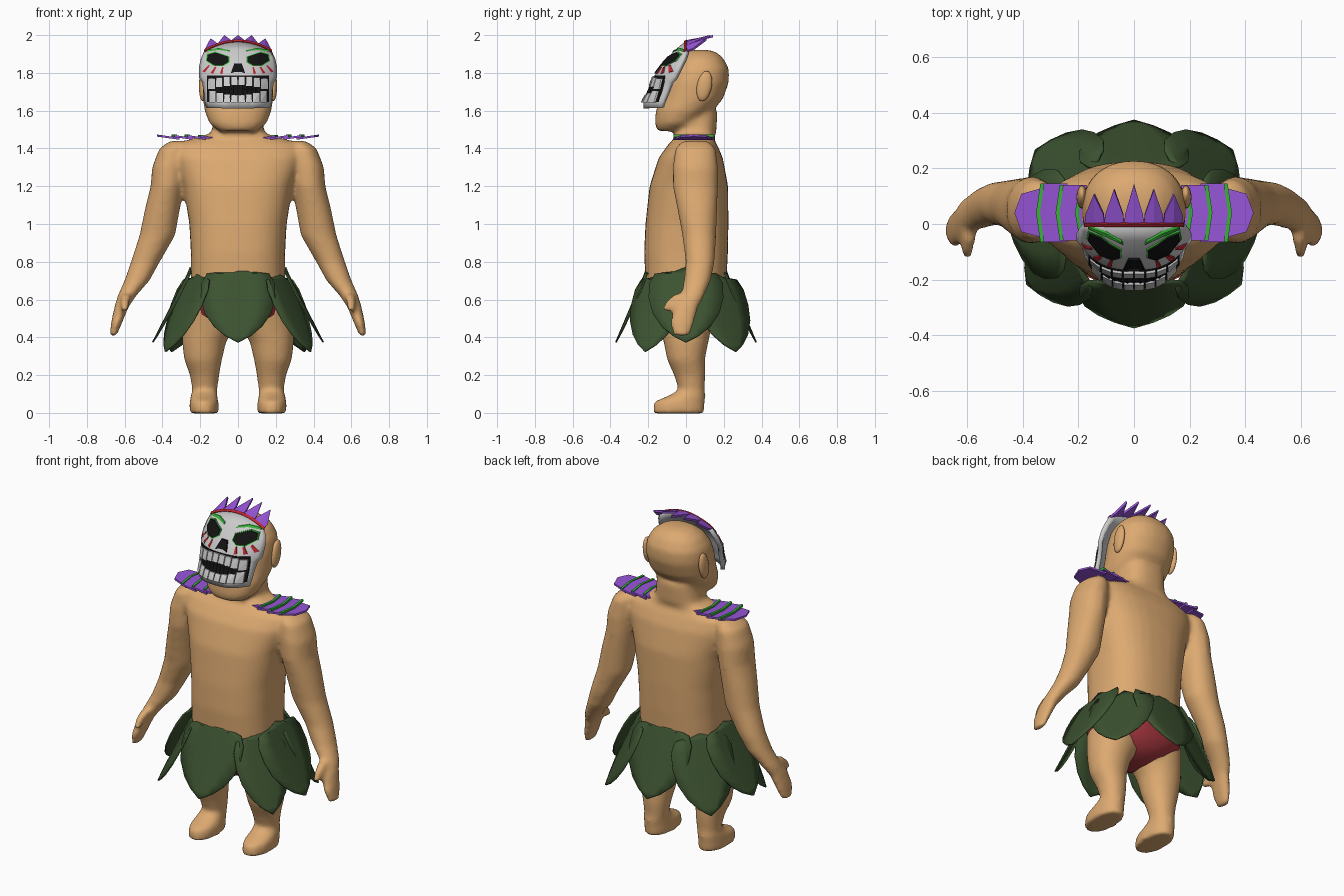
import bpy, bmesh, math
from mathutils import Vector
from mathutils.bvhtree import BVHTree

if "Cube" in bpy.data.objects:
    bpy.data.objects.remove(bpy.data.objects["Cube"])

def mat(name, r, g, b):
    m = bpy.data.materials.new(name)
    m.diffuse_color = (r, g, b, 1)
    m.use_nodes = True
    m.node_tree.nodes["Principled BSDF"].inputs["Base Color"].default_value = m.diffuse_color
    return m

SKIN = mat("skin", .72, .4, .165)
LEAF = mat("leaf", .045, .085, .03)
PURPLE = mat("purple", .31, .09, .68)
GREEN = mat("green", .04, .45, .04)
RED = mat("red", .5, .02, .03)
CLOTH = mat("cloth", .4, .04, .05)
BONE = mat("bone", .85, .85, .84)
TOOTH = mat("tooth", .7, .7, .69)
BLACK = mat("black", .006, .006, .006)

def make(name, verts, faces, material, closed=True, solid=0, offset=-1, angle=None):
    me = bpy.data.meshes.new(name)
    me.from_pydata([tuple(v) for v in verts], [], faces)
    if closed:
        bm = bmesh.new()
        bm.from_mesh(me)
        bmesh.ops.recalc_face_normals(bm, faces=bm.faces)
        bm.to_mesh(me)
        bm.free()
    ob = bpy.data.objects.new(name, me)
    bpy.context.collection.objects.link(ob)
    me.materials.append(material)
    if solid:
        mod = ob.modifiers.new("thickness", 'SOLIDIFY')
        mod.thickness, mod.offset = solid, offset
    if angle:
        bpy.ops.object.select_all(action='DESELECT')
        ob.select_set(True)
        bpy.context.view_layer.objects.active = ob
        bpy.ops.object.shade_smooth_by_angle(angle=math.radians(angle))
    return ob

def loft(rings, power=2.0, n=24, side=1):
    """Stack of horizontal superellipse rings: (cx, cy, z, rx, ry)."""
    V, F = [], []
    for cx, cy, z, rx, ry in rings:
        for k in range(n):
            c, s = math.cos(2*math.pi*k/n), math.sin(2*math.pi*k/n)
            V.append((side*(cx + rx*math.copysign(abs(c)**(2/power), c)),
                      cy + ry*math.copysign(abs(s)**(2/power), s), z))
    for j in range(len(rings)-1):
        for k in range(n):
            a, b = j*n+k, j*n+(k+1) % n
            F.append((a, b, b+n, a+n))
    F += [tuple(range(n)), tuple(range(len(V)-n, len(V)))]
    return V, F

# Body: overlapping lofts fused by a remesh
TORSO = [(0, 0, .44, .15, .13), (0, 0, .55, .24, .19), (0, 0, .7, .25, .215), (0, 0, .85, .25, .222),
         (0, .005, 1.0, .258, .22), (0, .015, 1.2, .29, .208), (0, .025, 1.35, .34, .17),
         (0, .035, 1.42, .335, .13), (0, .04, 1.45, .25, .105), (0, .05, 1.48, .14, .11), (0, .055, 1.6, .125, .112)]
HEAD = [(0, -.08, 1.492, .10, .072), (0, -.052, 1.53, .15, .113), (0, -.01, 1.6, .178, .15),
        (0, .03, 1.66, .185, .165), (0, .055, 1.75, .188, .172), (0, .068, 1.82, .178, .16),
        (0, .075, 1.875, .145, .125), (0, .08, 1.908, .1, .085), (0, .08, 1.922, .05, .04)]
ARM = [(.32, .05, 1.44, .04, .07), (.345, .05, 1.4, .072, .108), (.365, .05, 1.3, .09, .12),
       (.375, .05, 1.2, .088, .12), (.4, .06, 1.08, .093, .106), (.427, .07, .94, .095, .09),
       (.49, .075, .8, .077, .077), (.535, .06, .7, .067, .072), (.588, .035, .62, .05, .062),
       (.617, 0, .56, .038, .066), (.642, -.02, .48, .03, .065), (.662, -.025, .405, .018, .045)]
THUMB = [(.592, -.02, .63, .028, .04), (.598, -.07, .59, .026, .038), (.6, -.108, .54, .02, .025)]
LEG = [(.15, 0, .56, .13, .16), (.158, 0, .45, .138, .135), (.18, 0, .37, .116, .118), (.185, 0, .28, .1, .1),
       (.177, .02, .2, .078, .084), (.176, .03, .12, .066, .068), (.18, .005, .09, .071, .1),
       (.18, -.035, .06, .077, .135), (.18, -.04, -.003, .077, .137)]
V, F = [], []
parts = [loft(TORSO, 2.5, 32), loft(HEAD, 2.2, 32)]
for side in (1, -1):
    parts += [loft(r, 2.1, 24, side) for r in (ARM, THUMB, LEG)]
for v, f in parts:
    F += [tuple(i+len(V) for i in q) for q in f]
    V += v
body = make("body", V, F, SKIN)
rm = body.modifiers.new("fuse", 'REMESH')
rm.mode, rm.voxel_size, rm.use_smooth_shade = 'VOXEL', .013, True
sm = body.modifiers.new("soften", 'SMOOTH')
sm.factor, sm.iterations = .5, 12

# Ears
for side, tag in ((1, "left"), (-1, "right")):
    bm = bmesh.new()
    bmesh.ops.create_uvsphere(bm, u_segments=16, v_segments=10, radius=1)
    pts = [(side*(.187 + v.co.x*.02), .097 + v.co.y*.04 + v.co.z*.012, 1.73 + v.co.z*.08) for v in bm.verts]
    fs = [tuple(v.index for v in f.verts) for f in bm.faces]
    bm.free()
    make(tag + "_ear", pts, fs, SKIN, angle=60)

# Underwear
make("underwear", *loft([(0, 0, .41, .05, .09), (0, .005, .45, .14, .16), (0, .005, .52, .25, .2),
                         (0, 0, .62, .262, .222)], 2.5, 32), CLOTH, angle=50)

# Leaf skirt: cardinal leaves outside, diagonal leaves slightly lower
PROFILE = [(0, .12), (.07, .165), (.2, .195), (.4, .198), (.6, .178), (.78, .13), (.91, .07), (1, .003)]
COLS = (-1, -.5, 0, .5, 1)
for k in range(8):
    a = k*math.pi/4
    out, tan = Vector((math.cos(a), math.sin(a), 0)), Vector((-math.sin(a), math.cos(a), 0))
    wide = 1
    if k % 2:
        dx, dy = (.8, .6) if out.y > 0 else (.87, .49)
        wide = .9 if out.y > 0 else .8
        out = Vector((math.copysign(dx, out.x), math.copysign(dy, out.y), 0))
        tan = Vector((-out.y, out.x, 0))
        r0, r1, z0, z1 = .25, .445, .735, .325
    else:
        r0, r1 = (.255, .455) if k % 4 == 0 else (.21, .375)
        z0, z1 = .765, .375
    V, F = [], []
    for t, w in PROFILE:
        for s in COLS:
            r = r0 + (r1-r0)*t - .015*s*s*(w/.2)
            z = z0 + (z1-z0)*t + (.008*math.cos(s*2*math.pi) - .03*s*s if t == 0 else 0)
            V.append(out*r + tan*(s*w*wide) + Vector((0, 0, z)))
    n = len(COLS)
    for j in range(len(PROFILE)-1):
        for i in range(n-1):
            F.append((j*n+i, (j+1)*n+i, (j+1)*n+i+1, j*n+i+1))
    make(f"skirt_leaf_{k+1}", V, F, LEAF, closed=False, solid=.008, angle=25)

# Shoulder pads: overlapping pointed plates with green chevrons
for side, tag in ((1, "left"), (-1, "right")):
    for i, (x0, x1, h) in enumerate(((.12, .21, .09), (.17, .28, .1), (.24, .35, .105), (.31, .43, .095))):
        hx = h*(.72 if i == 3 else 1)
        cut = .025 if i == 3 else .015
        outline = [(x0, -h), (x1-cut, -hx), (x1, 0), (x1-cut, hx), (x0, h)]
        P = [(side*x, y+.04, 1.446 + (x-x0)*.14 + dz) for dz in (0, .011) for x, y in outline]
        Q = [(0, 1, 2, 3, 4), (5, 6, 7, 8, 9)] + [(k, (k+1) % 5, (k+1) % 5+5, k+5) for k in range(5)]
        make(f"{tag}_shoulder_plate_{i+1}", P, Q, PURPLE)
        if i < 3:
            S = [(side*(x+dx), y+.04, 1.446 + (x1-x0)*.14 + dz) for dz in (0, .013)
                 for dx in (-.012, .002) for x, y in outline[1:4]]
            G = [(0, 1, 4, 3), (1, 2, 5, 4), (6, 7, 10, 9), (7, 8, 11, 10), (0, 1, 7, 6), (1, 2, 8, 7),
                 (3, 4, 10, 9), (4, 5, 11, 10), (0, 3, 9, 6), (2, 5, 11, 8)]
            make(f"{tag}_shoulder_stripe_{i+1}", S, G, GREEN)

# Skull mask shell: rows of (centre z, edge z, half width, centre y, edge y)
ROWS = [(1.97, 1.918, .178, 0, 0), (1.92, 1.875, .197, -.06, -.015), (1.87, 1.83, .207, -.108, -.035),
        (1.8, 1.775, .207, -.16, -.06), (1.765, 1.75, .19, -.172, -.08),
        (1.70, 1.70, .182, -.195, -.10), (1.65, 1.65, .178, -.225, -.12), (1.612, 1.615, .17, -.225, -.13)]
N = 20
V, F = [], []
for zc, ze, w, yc, ye in ROWS:
    for i in range(N+1):
        u = 2*i/N - 1
        V.append((w*u, yc + (ye-yc)*abs(u)**3, zc + (ze-zc)*u*u))
for j in range(len(ROWS)-1):
    for i in range(N):
        a = j*(N+1)+i
        F.append((a, a+N+1, a+N+2, a+1))
make("mask_shell", V, F, BONE, closed=False, solid=.025, angle=30)
tree = BVHTree.FromPolygons([Vector(v) for v in V], F)

def on_mask(x, z, lift):
    hit = tree.ray_cast(Vector((x, -1, z)), Vector((0, 1, 0)))[0]
    return (x, (hit.y if hit else -.12) - lift, z)

def inlay(name, polys, material, lift):
    """Raised pieces whose (x, z) outlines are projected on the mask."""
    V, F = [], []
    for p in polys:
        b, n = len(V), len(p)
        c = (sum(q[0] for q in p)/n, sum(q[1] for q in p)/n)
        V += [on_mask(x, z, lift) for x, z in p] + [on_mask(x, z, -.006) for x, z in p]
        V += [on_mask(*c, lift), on_mask(*c, -.006)]
        for k in range(n):
            m = (k+1) % n
            F += [(b+k, b+m, b+n+m, b+n+k), (b+k, b+m, b+2*n), (b+n+k, b+n+m, b+2*n+1)]
    make(name, V, F, material)

def both(polys):
    return polys + [[(-x, z) for x, z in p] for p in polys]

# Eyes, brows, nose and cheek marks
EYE = [(.05, 1.885), (.085, 1.897), (.12, 1.908), (.16, 1.897), (.165, 1.865), (.125, 1.84), (.08, 1.84), (.05, 1.858)]
cx, cz = .108, 1.874
inlay("eye_rims", both([[(cx+(x-cx)*1.09, cz+(z-cz)*1.14) for x, z in EYE]]), GREEN, .006)
inlay("eye_sockets", both([EYE]), BLACK, .01)
inlay("brows", both([[(.04, 1.912), (.045, 1.92), (.1, 1.932), (.1, 1.922)],
                     [(.1, 1.922), (.1, 1.932), (.165, 1.922), (.165, 1.913)]]), GREEN, .01)
inlay("nose_hole", [[(-.038, 1.798), (-.02, 1.85), (.02, 1.85), (.038, 1.798), (.014, 1.806), (-.014, 1.806)]], BLACK, .008)
inlay("cheek_marks", both([[(x-.003, z), (x+.003, z+.004), (x+.3*(x-.06)+.01, z-.03), (x+.3*(x-.06)-.004, z-.035)]
                           for x, z in ((.08, 1.828), (.118, 1.83), (.152, 1.838))]), RED, .006)

# Mouth backing and teeth
M = 14
xs = [-.163 + .326*i/M for i in range(M+1)]
inlay("mouth_backing", [[(xs[i], 1.645), (xs[i+1], 1.645), (xs[i+1], 1.785), (xs[i], 1.785)] for i in range(M)], BLACK, .005)
for name, n, half, zlow, ztop in (("upper_teeth", 8, .16, 1.735, 1.782), ("lower_teeth", 8, .155, 1.642, 1.682)):
    st = 2*half/n
    T = []
    for i in range(n):
        a, b = -half + i*st + .0025, -half + (i+1)*st - .0025
        bow = .028*(abs(a+b)/2/half)**2
        lo = zlow - (bow if name[0] == 'u' else 0)
        hi = ztop + (bow if name[0] == 'l' else -bow*.5)
        T.append([(a, lo), (b, lo), (b, hi), (a, hi)])
    inlay(name, T, TOOTH, .014)

# Red band and spiked crest along the mask top
def rim(u, y, dz):
    return (.178*u, y, 1.97 - .052*u*u + dz)

us = [-1 + i/5 for i in range(11)]
make("mask_band", [rim(u, y, d) for y, d in ((-.009, -.006), (.003, .004)) for u in us],
     [(i, i+1, i+12, i+11) for i in range(10)], RED, closed=False, solid=.007, offset=0)
V, F = [], []
for k in range(5):
    c = -.8 + .4*k
    b = len(V)
    V += [rim(c-.2, 0, 0), rim(c+.2, 0, 0), rim(c+.18, .035, .008), rim(c*1.02, .142-.045*abs(c), .03+.022*abs(c)),
          rim(c-.18, .035, .008), rim(c, .0, .003)]
    F += [(b, b+5, b+3, b+4), (b+5, b+1, b+2, b+3)]
make("mask_crest", V, F, PURPLE, closed=False, solid=.012)
